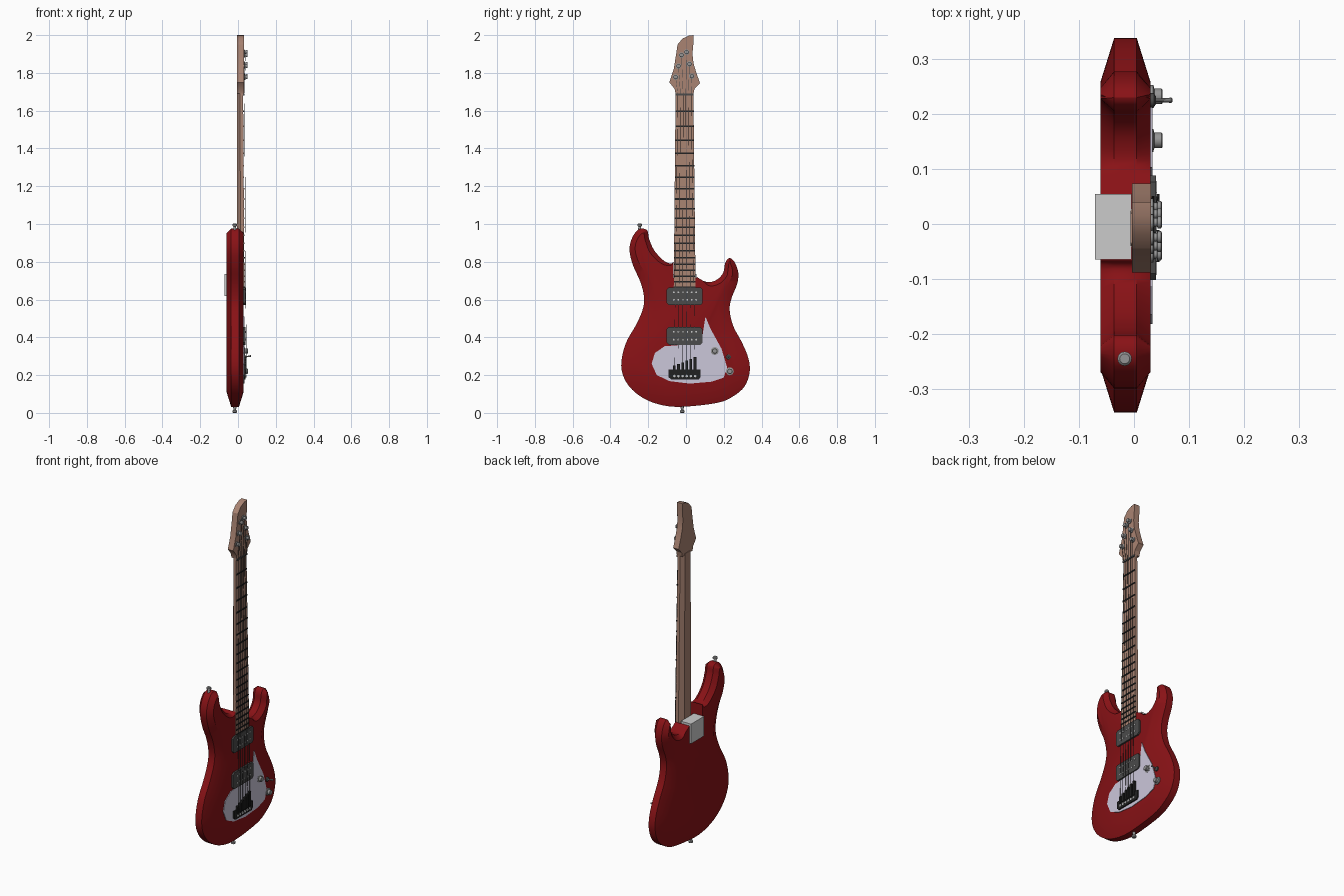
import bpy, bmesh, math
from mathutils import Vector

if "Cube" in bpy.data.objects:
    bpy.data.objects.remove(bpy.data.objects["Cube"])


def material(name, r, g, b):
    m = bpy.data.materials.new(name)
    m.diffuse_color = (r, g, b, 1)
    m.use_nodes = True
    m.node_tree.nodes["Principled BSDF"].inputs["Base Color"].default_value = m.diffuse_color
    return m


RED = material("red_lacquer", 0.25, 0.006, 0.008)
WOOD = material("maple", 0.40, 0.23, 0.17)
DARK = material("dark_plastic", 0.07, 0.07, 0.07)
BLACK = material("black_metal", 0.015, 0.015, 0.015)
PEARL = material("pearl_plate", 0.60, 0.57, 0.70)
STEEL = material("steel", 0.30, 0.30, 0.30)


def loft(name, rings, mat, smooth=True):
    """Skin a list of equal-length closed rings and cap both ends."""
    bm = bmesh.new()
    vs = [[bm.verts.new(p) for p in ring] for ring in rings]
    n = len(vs[0])
    for a, b in zip(vs, vs[1:]):
        for i in range(n):
            j = (i + 1) % n
            bm.faces.new((a[i], a[j], b[j], b[i]))
    bm.faces.new(vs[0])
    bm.faces.new(vs[-1])
    bmesh.ops.recalc_face_normals(bm, faces=bm.faces)
    me = bpy.data.meshes.new(name)
    bm.to_mesh(me)
    bm.free()
    ob = bpy.data.objects.new(name, me)
    bpy.context.collection.objects.link(ob)
    if mat:
        me.materials.append(mat)
    if smooth:
        bpy.ops.object.select_all(action='DESELECT')
        ob.select_set(True)
        bpy.context.view_layer.objects.active = ob
        bpy.ops.object.shade_smooth_by_angle(angle=math.radians(30))
    return ob


def plate(name, pts, x0, x1, mat):
    return loft(name, [[(x, y, z) for y, z in pts] for x in (x0, x1)], mat)


def box(name, x, y, z, mat):
    pts = [(y[0], z[0]), (y[1], z[0]), (y[1], z[1]), (y[0], z[1])]
    return loft(name, [[(k, a, b) for a, b in pts] for k in x], mat, False)


def turned(name, start, axis, profile, mat, sides=16):
    """Revolve (distance, radius) pairs around an axis."""
    start, axis = Vector(start), Vector(axis).normalized()
    u = axis.orthogonal().normalized()
    v = axis.cross(u)
    ang = [2 * math.pi * i / sides for i in range(sides)]
    return loft(name, [[start + axis * d + (u * math.cos(a) + v * math.sin(a)) * r
                        for a in ang] for d, r in profile], mat, sides > 4)


def spline(pts, steps, closed=False):
    """Catmull-Rom through the points."""
    p = [Vector(q) for q in pts]
    n, out = len(p), []
    get = (lambda i: p[i % n]) if closed else (lambda i: p[max(0, min(n - 1, i))])
    for i in range(n if closed else n - 1):
        a, b, c, d = (get(i + k) for k in (-1, 0, 1, 2))
        for s in range(steps):
            t = s / steps
            out.append(0.5 * (2 * b + (c - a) * t + (2 * a - 5 * b + 4 * c - d) * t * t
                              + (3 * b - a - 3 * c + d) * t ** 3))
    if not closed:
        out.append(p[-1])
    return out


# Body: outline as (y, z, chamfer width), with a square notch for the neck
outline = [
    (.055, .722, 0), (.09, .70, -.0), (.125, .692, .02), (.168, .708, .025), (.198, .745, .025),
    (.208, .795, .022), (.23, .82, .022), (.258, .797, .024), (.277, .74, .03), (.27, .68, .045),
    (.242, .61, .055), (.231, .545, .06), (.25, .46, .07), (.295, .375, .08), (.33, .29, .08),
    (.337, .215, .08), (.31, .14, .08), (.25, .088, .08), (.165, .053, .08), (-.03, .032, .08),
    (-.15, .047, .08), (-.245, .09, .08), (-.315, .16, .08), (-.343, .25, .08), (-.32, .365, .08),
    (-.265, .465, .07), (-.23, .545, .06), (-.222, .61, .055), (-.24, .69, .05), (-.28, .78, .035),
    (-.299, .86, .03), (-.286, .925, .028), (-.25, .972, .028), (-.207, .968, .022),
    (-.195, .92, .022), (-.168, .86, .025), (-.12, .808, .02), (-.082, .79, .01), (-.066, .80, 0)]
curve = spline(outline, 4)
outer, inner = [], []
for i, p in enumerate(curve):
    t = (curve[min(i + 1, len(curve) - 1)] - curve[max(i - 1, 0)]).xy.normalized()
    w = max(p.z, 0)
    outer.append((p.x, p.y))
    inner.append((p.x + t.y * w, p.y - t.x * w))
notch = [(-.066, .715), (.055, .715)]
outer += notch
inner += notch
loft("body", [[(x, y, z) for y, z in ring] for ring, x in
              ((inner, -.061), (outer, -.036), (outer, .005), (inner, .03))], RED)

# Neck with a faceted back, heel block and headstock
section = [(-1, 1), (1, 1), (1, .5), (.55, 0), (-.55, 0), (-1, .5)]


def neck_ring(z, centre, half, back, front):
    return [(back + (front - back) * d, centre + half * s, z) for s, d in section]


loft("neck", [neck_ring(.66, -.007, .058, -.006, .034),
              neck_ring(1.70, -.008, .047, -.006, .027)], WOOD, False)
box("neck_heel_block", (-.071, -.005), (-.065, .055), (.62, .735), None)
head = [(.04, 1.69), (.045, 1.715), (.074, 1.746), (.055, 1.80), (.04, 1.85), (.034, 1.90),
        (.04, 1.965), (.04, 2.0), (.015, 1.997), (-.018, 1.982), (-.045, 1.95), (-.052, 1.90),
        (-.065, 1.82), (-.088, 1.75), (-.06, 1.715), (-.055, 1.69)]
plate("headstock", head, -.004, .031, WOOD)
box("nut", (.02, .034), (-.055, .039), (1.68, 1.69), DARK)

# Frets at equal-tempered spacing
scale, bridge_z = 1.48, .20
for k in range(1, 21):
    z = bridge_z + scale / 2 ** (k / 12)
    f = (z - .66) / 1.04
    half, front = .058 - .011 * f, .034 - .007 * f
    box("fret", (front - .004, front + .003), (-.007 - half, -.007 + half),
        (z - .004, z + .004), BLACK)

# Pickups with two rows of pole screws
for z0 in (.57, .36):
    c = .012
    a, b, d, e = -.102, .088, z0, z0 + .095
    plate("pickup", [(a + c, d), (b - c, d), (b, d + c), (b, e - c), (b - c, e),
                     (a + c, e), (a, e - c), (a, d + c)], .028, .040, DARK)
    for dz in (.028, .069):
        for i in range(6):
            turned("pole_screw", (.039, -.064 + i * .0235, z0 + dz), (1, 0, 0),
                   [(0, .005), (.003, .005)], None, 8)

# Pickguard
guard = [(.103, .51), (.13, .445), (.188, .34), (.218, .24), (.20, .187), (.135, .165),
         (.02, .155), (-.087, .168), (-.155, .20), (-.182, .26), (-.165, .317), (-.113, .353),
         (-.02, .36), (.08, .364), (.092, .44)]
plate("pickguard", guard, .028, .0335, PEARL)

# Bridge with stepped saddles
plate("bridge_plate", [(-.08, .178), (.068, .178), (.078, .19), (.078, .23),
                       (-.093, .23), (-.093, .19)], .03, .041, BLACK)
tuners = [(-.055, 1.778), (-.04, 1.836), (-.024, 1.894), (.003, 1.91), (.018, 1.847), (.031, 1.783)]
for i in range(6):
    y = -.062 + i * .022
    top = .25 + i * .009
    box("saddle", (.034, .046), (y - .007, y + .007), (.21, top), BLACK)
    turned("saddle_screw", (.04, y, .195), (1, 0, 0), [(0, .007), (.004, .007)], None, 8)
    # String from saddle over the nut to its tuner
    ny = -.043 + i * .014
    path = [Vector((.044, y, top - .01)), Vector((.0345, ny, 1.685)),
            Vector((.038, tuners[i][0], tuners[i][1]))]
    for p, q in zip(path, path[1:]):
        turned("string", p, q - p, [(0, .0013), ((q - p).length, .0013)], DARK, 4)

# Tuning posts
for y, z in tuners:
    turned("tuning_post", (.028, y, z), (1, 0, 0),
           [(0, .015), (.007, .015), (.008, .008), (.014, .008), (.015, .011),
            (.021, .011), (.023, .008)], STEEL)

# Control knobs and selector switch
for y, z in ((.152, .328), (.232, .22)):
    turned("control_knob", (.026, y, z), (1, 0, 0),
           [(0, .021), (.009, .021), (.011, .014), (.024, .014), (.026, .012)], STEEL)
turned("switch_base", (.022, .225, .296), (1, 0, 0), [(0, .013), (.014, .013), (.018, .007)], DARK)
turned("switch_lever", (.034, .225, .296), (1, 0, .15),
       [(0, .003), (.025, .004), (.034, .005), (.036, .003)], STEEL, 10)

# Strap pins
pin = [(0, .009), (.018, .007), (.022, .013), (.030, .013), (.034, .009)]
turned("upper_strap_pin", (-.017, -.245, .968), (0, 0, 1), pin, STEEL)
turned("lower_strap_pin", (-.017, -.02, .034), (0, 0, -1), pin, STEEL)
